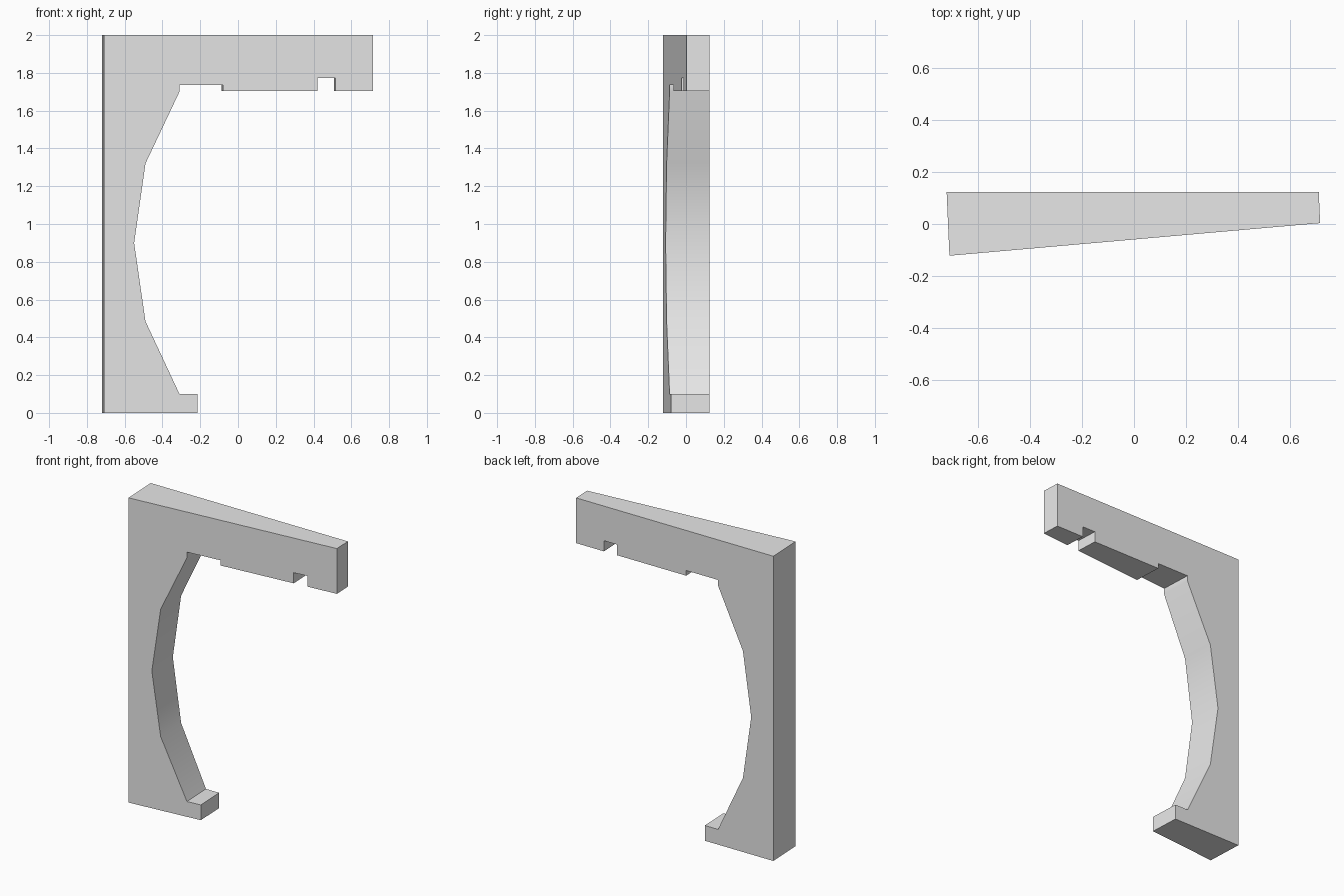
import bpy, bmesh

if "Cube" in bpy.data.objects:
    bpy.data.objects.remove(bpy.data.objects["Cube"])

# Front profile of the bracket (x, z), counter-clockwise from the lower left
PROFILE = [
    (-0.71, 0), (-0.215, 0), (-0.215, 0.10), (-0.31, 0.10),              # foot
    (-0.49, 0.485), (-0.55, 0.90), (-0.49, 1.32), (-0.31, 1.70),         # hollow
    (-0.31, 1.737), (-0.08, 1.737), (-0.08, 1.703),                      # step
    (0.42, 1.703), (0.42, 1.773), (0.515, 1.773), (0.515, 1.703),        # slot
    (0.716, 1.703), (0.716, 2.0), (-0.71, 2.0),                          # arm
]
BACK_Y = 0.124
SLANT = 0.088      # slope of the front face towards the arm tip
LEAN = 0.044       # sideways lean of the end faces


def front_y(x):
    return -0.122 + SLANT * (x + 0.71)


# Wedge-shaped bracket: slanted front outline joined to a flat back outline
bm = bmesh.new()
front, back = [], []
for x, z in PROFILE:
    y = front_y(x)
    front.append(bm.verts.new((x, y, z)))
    back.append(bm.verts.new((x - LEAN * (BACK_Y - y), BACK_Y, z)))
bm.faces.new(front)
bm.faces.new(back[::-1])
n = len(front)
for i in range(n):
    j = (i + 1) % n
    bm.faces.new((front[i], back[i], back[j], front[j]))
bmesh.ops.recalc_face_normals(bm, faces=bm.faces[:])

mesh = bpy.data.meshes.new("bracket")
bm.to_mesh(mesh)
bm.free()
bracket = bpy.data.objects.new("bracket", mesh)
bpy.context.collection.objects.link(bracket)

# Single plain grey
grey = bpy.data.materials.new("light grey")
grey.diffuse_color = (0.8, 0.8, 0.8, 1)
grey.use_nodes = True
grey.node_tree.nodes["Principled BSDF"].inputs["Base Color"].default_value = grey.diffuse_color
mesh.materials.append(grey)

# Smooth hollow, sharp corners
bpy.context.view_layer.objects.active = bracket
bracket.select_set(True)
bpy.ops.object.shade_smooth_by_angle(angle=0.5236)
